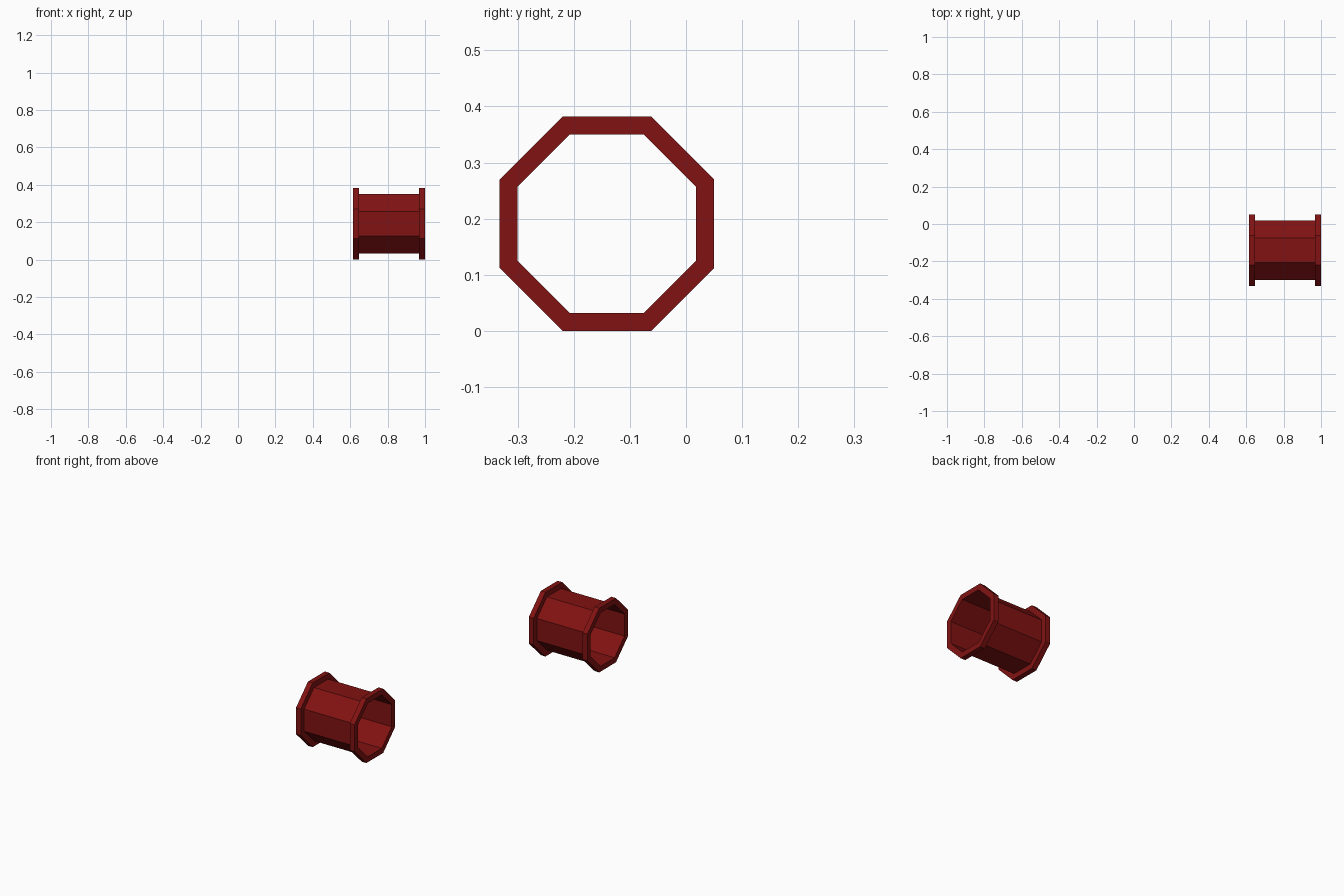
import bpy, bmesh
from math import cos, sin, pi

if "Cube" in bpy.data.objects:
    bpy.data.objects.remove(bpy.data.objects["Cube"])

CY, CZ = -0.141, 0.191          # tube axis
X0, X1, RIM = 0.615, 1.0, 0.031  # ends and flange width
R_IN, R_OUT = 0.159, 0.191       # apothems of tube and flange
SIDES = 8

red = bpy.data.materials.new("dark_red")
red.diffuse_color = (0.22, 0.006, 0.006, 1)
red.use_nodes = True
red.node_tree.nodes["Principled BSDF"].inputs["Base Color"].default_value = red.diffuse_color


def lathe(name, profile):
    """Sweep (x, apothem) points round the tube axis into flat facets."""
    bm = bmesh.new()
    rings = []
    for x, a in profile:
        r = a / cos(pi / SIDES)
        rings.append([bm.verts.new((x, CY + r * cos((i + .5) * 2 * pi / SIDES),
                                    CZ + r * sin((i + .5) * 2 * pi / SIDES)))
                      for i in range(SIDES)])
    for a, b in zip(rings, rings[1:]):
        for i in range(SIDES):
            j = (i + 1) % SIDES
            bm.faces.new((a[i], b[i], b[j], a[j])[::-1])
    mesh = bpy.data.meshes.new(name)
    bm.to_mesh(mesh)
    bm.free()
    mesh.materials.append(red)
    ob = bpy.data.objects.new(name, mesh)
    bpy.context.collection.objects.link(ob)
    return ob


# thin octagonal tube, open at both ends
lathe("tube_wall", [(X0, R_IN), (X1, R_IN)])

# raised flange at each end
for name, x in (("left_flange", X0), ("right_flange", X1 - RIM)):
    lathe(name, [(x, R_IN), (x, R_OUT), (x + RIM, R_OUT), (x + RIM, R_IN)])
